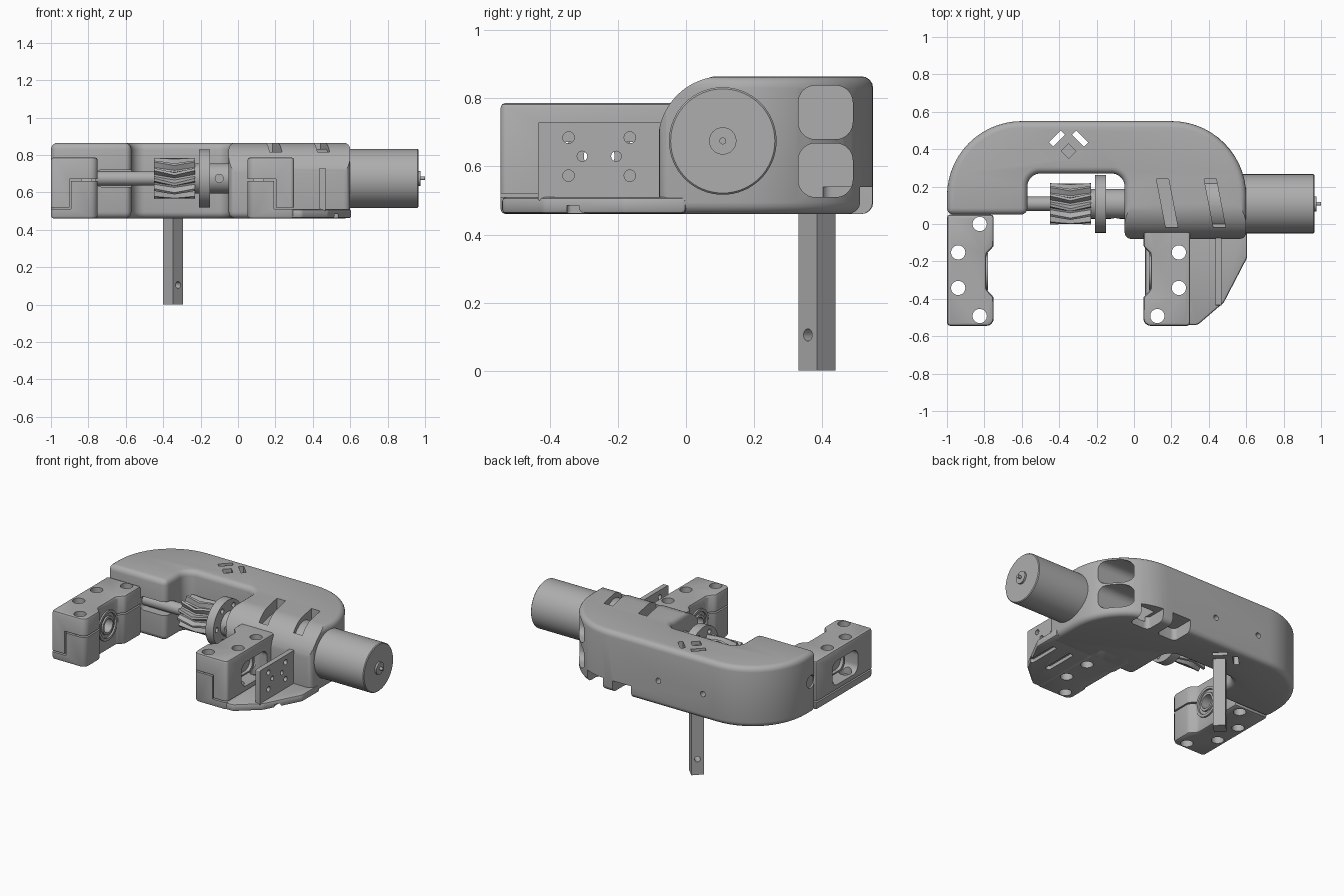
import bpy, bmesh, math
from mathutils import Vector, Matrix

cube = bpy.data.objects.get("Cube")
if cube:
    bpy.data.objects.remove(cube)

grey = bpy.data.materials.new("plain_grey")
GREY = (0.42, 0.42, 0.42, 1)
grey.use_nodes = True
grey.diffuse_color = GREY
grey.node_tree.nodes["Principled BSDF"].inputs["Base Color"].default_value = GREY

parts = []
AY, AZ = 0.108, 0.675          # drive axis


def finish(name, bm):
    bmesh.ops.recalc_face_normals(bm, faces=bm.faces)
    me = bpy.data.meshes.new(name)
    bm.to_mesh(me)
    bm.free()
    me.materials.append(grey)
    ob = bpy.data.objects.new(name, me)
    bpy.context.collection.objects.link(ob)
    parts.append(ob)
    return ob


def rounded(corners, seg=8):
    """Outline from (a, b, radius) corners, each filleted by its radius."""
    out = []
    for i, (a, b, r) in enumerate(corners):
        p = Vector((a, b))
        if r == 0:
            out.append(p)
            continue
        d0 = (Vector(corners[i - 1][:2]) - p).normalized()
        d1 = (Vector(corners[(i + 1) % len(corners)][:2]) - p).normalized()
        half = d0.angle(d1) / 2
        centre = p + (d0 + d1).normalized() * (r / math.sin(half))
        s = p + d0 * (r / math.tan(half)) - centre
        e = p + d1 * (r / math.tan(half)) - centre
        for k in range(seg + 1):
            t = k / seg
            ang = math.pi - 2 * half
            w0, w1 = math.sin((1 - t) * ang), math.sin(t * ang)
            out.append(centre + (s * w0 + e * w1) / math.sin(ang) if ang < 3 else p)
    return out


def rect(a0, b0, a1, b1, r=0):
    return rounded([(a0, b0, r), (a1, b0, r), (a1, b1, r), (a0, b1, r)])


def circle(a, b, r, n=32):
    return [Vector((a + r * math.cos(math.tau * k / n), b + r * math.sin(math.tau * k / n)))
            for k in range(n)]


def prism(name, outline, lo, hi, axis="z"):
    place = {"z": lambda a, b, c: (a, b, c), "x": lambda a, b, c: (c, a, b),
             "y": lambda a, b, c: (a, c, b)}[axis]
    bm = bmesh.new()
    ends = [[bm.verts.new(place(a, b, c)) for a, b in outline] for c in (lo, hi)]
    for ring in ends:
        bm.faces.new(ring)
    n = len(outline)
    for i in range(n):
        j = (i + 1) % n
        bm.faces.new((ends[0][i], ends[0][j], ends[1][j], ends[1][i]))
    return finish(name, bm)


def skin(name, rings, closed=False):
    """Join rings of points; cap the ends unless the section closes on itself."""
    bm = bmesh.new()
    vs = [[bm.verts.new(p) for p in ring] for ring in rings]
    pairs = list(zip(vs, vs[1:])) + ([(vs[-1], vs[0])] if closed else [])
    n = len(vs[0])
    for r0, r1 in pairs:
        for i in range(n):
            j = (i + 1) % n
            bm.faces.new((r0[i], r0[j], r1[j], r1[i]))
    if not closed:
        bm.faces.new(vs[0])
        bm.faces.new(vs[-1])
    return finish(name, bm)


def lathe(name, profile, y=AY, z=AZ, closed=False, n=48):
    return skin(name, [[(x, a, b) for a, b in circle(y, z, r, n)] for x, r in profile], closed)


def apply(ob, mod):
    bpy.context.view_layer.objects.active = ob
    bpy.ops.object.modifier_apply(modifier=mod.name)


def bevel(ob, width, seg=3):
    m = ob.modifiers.new("bevel", "BEVEL")
    m.width, m.segments = width, seg
    m.limit_method, m.angle_limit = "ANGLE", math.radians(40)
    m.use_clamp_overlap = False
    apply(ob, m)


def cut(ob, *cutters):
    for c in cutters:
        m = ob.modifiers.new("cut", "BOOLEAN")
        m.operation, m.solver, m.object = "DIFFERENCE", "EXACT", c
        apply(ob, m)
        parts.remove(c)
        bpy.data.objects.remove(c)


# Curved main housing
body = prism("main_housing", rounded([
    (-1, 0.05, 0), (-1, 0.55, 0.4), (0.6, 0.55, 0.4), (0.6, -0.08, 0), (-0.05, -0.08, 0),
    (-0.05, 0.27, 0.07), (-0.57, 0.27, 0.07), (-0.57, 0.05, 0)], 14), 0.46, 0.865)
bevel(body, 0.035, 4)

# Round the upper front of the motor holder
R = 0.19
arc = [(AY - R * math.cos(t * math.pi / 32), AZ + R * math.sin(t * math.pi / 32)) for t in range(17)]
cut(body, prism("c", [(AY - R - 0.1, AZ)] + arc + [(AY, 1), (AY - R - 0.1, 1)], -0.2, 0.8, "x"))

# Side pockets, strap slots, strap notches and shaft groove
for z0 in (0.51, 0.68):
    cut(body, prism("c", rect(0.33, z0, 0.49, z0 + 0.158, 0.05), 0.25, 0.8, "x"))
for x in (0.12, 0.375):
    cut(body, prism("c", [(x, 0.24), (x + 0.065, 0.24), (x + 0.115, -0.02), (x + 0.05, -0.02)], 0.79, 1))
for x in (0.02, 0.23):
    cut(body, prism("c", rect(x, 0.4, x + 0.14, 0.57, 0.03), 0.4, 0.54))
cut(body, prism("c", rect(-0.76, 0.63, -0.5, 0.72, 0.03), 0, AY, "y"))

# Through slots, post socket, back holes and shaft hole
for side in (-1, 1):
    c = prism("c", rect(-0.045, -0.016, 0.045, 0.016), 0.3, 1)
    c.data.transform(Matrix.Translation((-0.35 + side * 0.062, 0.457, 0))
                     @ Matrix.Rotation(-side * math.pi / 4, 4, "Z"))
    cut(body, c, prism("c", circle(-0.345 + side * 0.165, 0.63, 0.018, 20), 0.48, 0.7, "y"))
cut(body, prism("c", circle(-0.35, 0.39, 0.04, 4), 0.84, 1),
    prism("c", circle(AY, AZ, 0.042), -1.1, -0.97, "x"))

# Square post set on its corner, with a cross hole
post = prism("post", circle(-0.347, 0.385, 0.054, 4), 0, 0.5)
pin_hole = prism("c", circle(0, 0.105, 0.018, 20), -0.2, 0.2, "y")
pin_hole.data.transform(Matrix.Translation((-0.347, 0.385, 0)) @ Matrix.Rotation(math.pi / 4, 4, "Z"))
cut(post, pin_hole)

# Clamp block: outline, window, bolt holes, bearing seat and cap seam
clamp = prism("left_clamp_block", rounded([
    (-1, 0.05, 0), (-1, -0.545, 0.02), (-0.75, -0.545, 0.04), (-0.75, -0.39, 0), (-0.79, -0.35, 0),
    (-0.79, -0.16, 0), (-0.75, -0.12, 0), (-0.75, 0.05, 0)], 4), 0.46, 0.787)
bevel(clamp, 0.015, 2)
cut(clamp, prism("c", rect(-0.39, 0.55, -0.12, 0.71, 0.05), -1.1, -0.87, "x"),
    prism("c", circle(-0.255, 0.63, 0.1), -0.83, -0.7, "x"),
    prism("c", circle(-0.255, 0.63, 0.045), -0.9, -0.7, "x"))
BOLTS = [(-0.825, 0), (-0.94, -0.152), (-0.94, -0.342), (-0.825, -0.492)]
for x, y in BOLTS:
    cut(clamp, prism("c", circle(x, y, 0.038), 0.3, 1))
cut(clamp, prism("c", [(-1.1, 0.51), (-0.892, 0.51), (-0.892, 0.662), (-0.7, 0.662),
                       (-0.7, 0.672), (-0.902, 0.672), (-0.902, 0.52), (-1.1, 0.52)], -0.7, 0.2, "y"))

# Bearing with a grooved face
bearing = lathe("left_bearing", [
    (-0.84, 0.045), (-0.78, 0.045), (-0.78, 0.06), (-0.79, 0.062), (-0.79, 0.08),
    (-0.78, 0.082), (-0.78, 0.099), (-0.84, 0.099)], -0.255, 0.63, True)

# Opposite clamp and bearing
for src, name in ((clamp, "right_clamp_block"), (bearing, "right_bearing")):
    twin = src.copy()
    twin.data = src.data.copy()
    twin.name = name
    twin.data.transform(Matrix.Translation((-0.7, 0, 0)) @ Matrix.Scale(-1, 4, (1, 0, 0)))
    twin.data.flip_normals()
    bpy.context.collection.objects.link(twin)
    parts.append(twin)

# Base plate beneath the right clamp
plate = prism("base_plate", rounded([
    (0.06, 0, 0), (0.06, -0.54, 0.03), (0.34, -0.54, 0.04), (0.48, -0.42, 0.04),
    (0.605, -0.18, 0.05), (0.605, 0, 0)], 5), 0.462, 0.51)
bevel(plate, 0.012, 2)
for x, y in BOLTS[1:]:
    cut(plate, prism("c", circle(-0.7 - x, y, 0.038), 0.3, 1))
for x in (0.37, 0.5):
    cut(plate, prism("c", rect(x, -0.35, x + 0.035, -0.12, 0.015), 0.4, 0.485))

# Upright drilled bracket
bracket = prism("sensor_bracket", rect(-0.435, 0.5, -0.07, 0.73, 0.006), 0.435, 0.468, "x")
for y, z, r in [(-0.345, 0.685, 0.017), (-0.165, 0.685, 0.017), (-0.345, 0.573, 0.017),
                (-0.165, 0.573, 0.017), (-0.305, 0.63, 0.015), (-0.205, 0.63, 0.015)]:
    cut(bracket, prism("c", circle(y, z, r, 16), 0.4, 0.5, "x"))

# Motor with end boss and spindle
lathe("motor", [(0.3, 0.158), (0.96, 0.158), (0.965, 0.153), (0.965, 0.04), (0.977, 0.04),
                (0.977, 0.01), (1, 0.01)], n=64)

# Drive shaft and drilled flange
lathe("drive_shaft", [(-0.99, 0.038), (-0.4, 0.038)])
flange = lathe("flange_hub", [(-0.25, 0.08), (-0.208, 0.08), (-0.208, 0.155), (-0.15, 0.155),
                              (-0.15, 0.08), (0, 0.08)])
for y, z in circle(AY, AZ, 0.118, 6):
    cut(flange, prism("c", circle(y, z, 0.016, 16), -0.3, -0.1, "x"))
cut(flange, prism("c", circle(-0.1, AZ, 0.022, 16), -0.1, AY - 0.04, "y"))

# Herringbone gear: toothed rings twisted there and back
TEETH = 12
rings = []
for x, twist in ((-0.45, 0), (-0.395, 0.12), (-0.34, 0.24), (-0.285, 0.12), (-0.23, 0)):
    ring = []
    for k in range(TEETH * 4):
        r = 0.11 if k % 4 < 2 else 0.082
        a = math.tau * k / (TEETH * 4) + twist
        ring.append((x, AY + r * math.cos(a), AZ + r * math.sin(a)))
    rings.append(ring)
skin("herringbone_gear", rings)

# Smooth curved faces, keep edges crisp
bpy.ops.object.select_all(action="DESELECT")
for ob in parts:
    ob.select_set(True)
bpy.context.view_layer.objects.active = body
bpy.ops.object.shade_smooth_by_angle(angle=math.radians(30))
